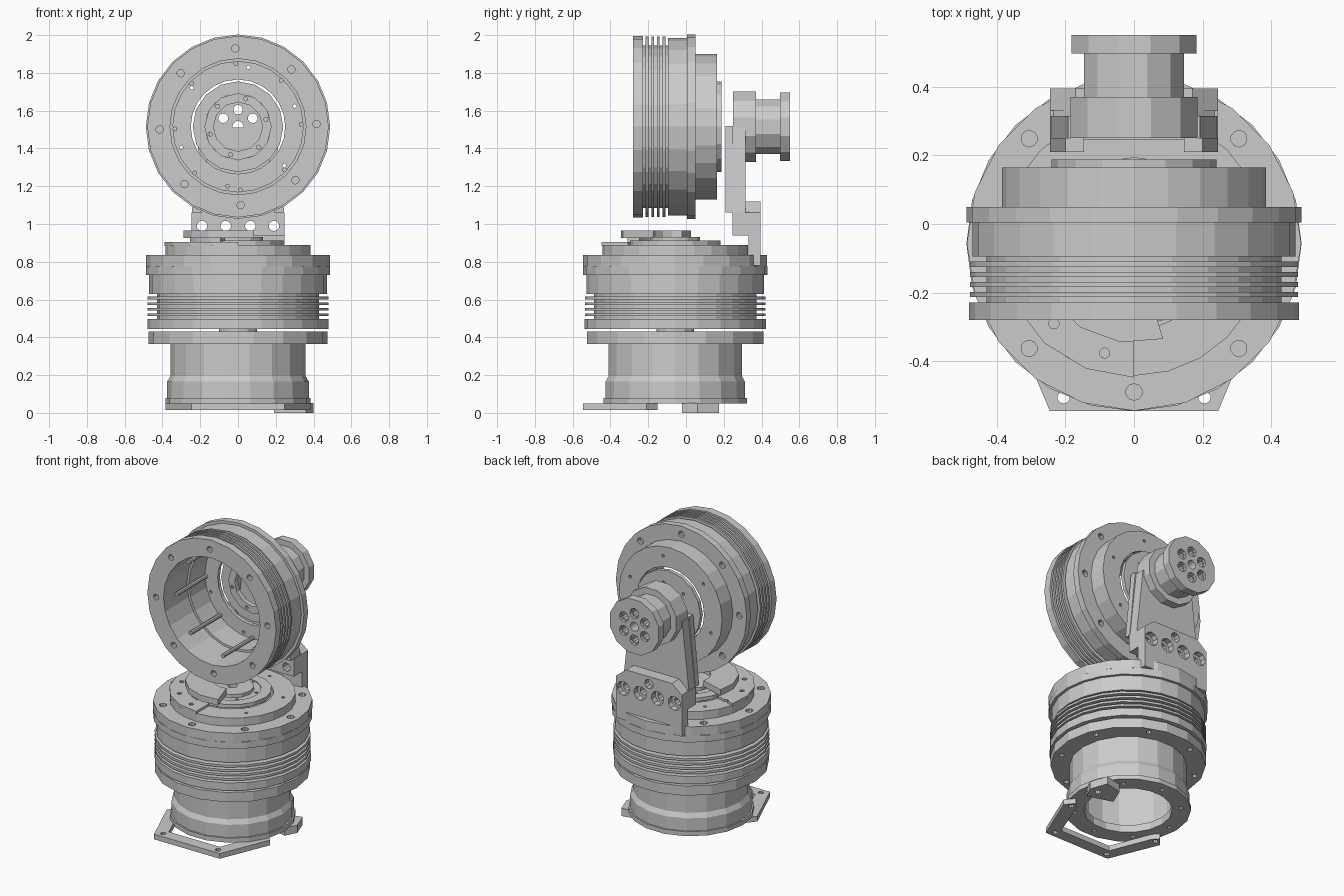
import bpy, bmesh
from math import cos, sin, radians, pi
from mathutils import Matrix

if "Cube" in bpy.data.objects:
    bpy.data.objects.remove(bpy.data.objects["Cube"])

T = Matrix.Translation
# local z -> world y, local y -> world z
XZ = Matrix(((1, 0, 0, 0), (0, 0, 1, 0), (0, 1, 0, 0), (0, 0, 0, 1)))
LOWER_Y = -0.057
GROUND = T((0, LOWER_Y, 0))           # vertical axis, heights measured from floor
LOWER = T((0, LOWER_Y, 0.725))        # lower joint housing
UPPER = T((0, 0, 1.515)) @ XZ         # upper joint housing, axis along y


def finish(name, bm, M):
    bmesh.ops.transform(bm, matrix=M, verts=bm.verts)
    bmesh.ops.recalc_face_normals(bm, faces=bm.faces)
    me = bpy.data.meshes.new(name)
    bm.to_mesh(me)
    bm.free()
    ob = bpy.data.objects.new(name, me)
    bpy.context.collection.objects.link(ob)
    return ob


def lathe(name, profile, n, M, a0=0, a1=360):
    """Revolve a closed (radius, height) profile, fully or as a sector."""
    bm = bmesh.new()
    full = a1 - a0 == 360
    rings = []
    for i in range(n if full else n + 1):
        a = radians(a0 + (a1 - a0) * i / n)
        rings.append([bm.verts.new((r * cos(a), r * sin(a), h)) for r, h in profile])
    k = len(profile)
    for i in range(n):
        p, q = rings[i], rings[(i + 1) % len(rings)]
        for j in range(k):
            bm.faces.new((p[j], p[(j + 1) % k], q[(j + 1) % k], q[j]))
    if not full:
        bm.faces.new(rings[0])
        bm.faces.new(rings[-1])
    return finish(name, bm, M)


def ring(name, r0, r1, h0, h1, n, M, a0=0, a1=360):
    return lathe(name, [(r0, h0), (r1, h0), (r1, h1), (r0, h1)], n, M, a0, a1)


def prism(name, pts, h0, h1, M):
    bm = bmesh.new()
    f = bm.faces.new([bm.verts.new((x, y, h0)) for x, y in pts])
    res = bmesh.ops.extrude_face_region(bm, geom=[f])
    top = [v for v in res['geom'] if isinstance(v, bmesh.types.BMVert)]
    bmesh.ops.translate(bm, verts=top, vec=(0, 0, h1 - h0))
    return finish(name, bm, M)


def rods(name, spots, r, h0, h1, M, n=10):
    bm = bmesh.new()
    for x, y in spots:
        bmesh.ops.create_cone(bm, cap_ends=True, segments=n, radius1=r, radius2=r,
                              depth=h1 - h0, matrix=T((x, y, (h0 + h1) / 2)))
    return finish(name, bm, M)


def cut(ob, cutter):
    mod = ob.modifiers.new('cut', 'BOOLEAN')
    mod.operation = 'DIFFERENCE'
    mod.solver = 'EXACT'
    mod.object = cutter
    cutter.hide_render = True
    dg = bpy.context.evaluated_depsgraph_get()
    me = bpy.data.meshes.new_from_object(ob.evaluated_get(dg))
    ob.modifiers.clear()
    ob.data = me
    bpy.data.objects.remove(cutter)


def drill(ob, spots, r, h0, h1, M):
    cut(ob, rods('drill', spots, r, h0, h1, M))


def circle(r, n, start=0):
    return [(r * cos(radians(start) + 2 * pi * i / n),
             r * sin(radians(start) + 2 * pi * i / n)) for i in range(n)]


def joint(prefix, M):
    # finned housing with boss and open end plate
    prof = [(0.36, -0.28), (0.48, -0.28), (0.48, -0.228)]
    step = 0.133 / 9
    for i in range(5):
        h = -0.228 + 2 * i * step
        prof += [(0.43, h), (0.43, h + step)]
        if i < 4:
            prof += [(0.478, h + step), (0.478, h + 2 * step)]
    prof += [(0.47, -0.095), (0.47, 0.005), (0.488, 0.005), (0.488, 0.05),
             (0.385, 0.05), (0.385, 0.165), (0.25, 0.165), (0.25, 0.14),
             (0.345, 0.14), (0.345, -0.03), (0.36, -0.03)]
    body = lathe(prefix + '_housing', prof, 24, M)
    drill(body, circle(0.415, 8, 2), 0.02, -0.3, -0.24, M)
    drill(body, circle(0.32, 6, 20), 0.01, 0.1, 0.2, M)
    drill(body, circle(0.432, 8), 0.022, 0.02, 0.07, M)
    rods(prefix + '_inner_pins', circle(0.335, 8, 2), 0.013, -0.18, 0.145, M, 8)
    # bearing rings
    ring(prefix + '_bearing_outer', 0.175, 0.24, 0.163, 0.188, 16, M)
    inner = ring(prefix + '_bearing_inner', 0.13, 0.178, 0.15, 0.183, 12, M)
    drill(inner, circle(0.153, 6, 15), 0.011, 0.1, 0.25, M)


joint('lower', LOWER)
joint('upper', UPPER)

# base pedestal with mounting flange
base = lathe('base_pedestal', [
    (0.27, 0.05), (0.385, 0.05), (0.385, 0.08), (0.375, 0.08), (0.375, 0.165),
    (0.358, 0.195), (0.358, 0.365), (0.475, 0.365), (0.475, 0.43),
    (0.31, 0.43), (0.31, 0.1), (0.27, 0.1)], 18, GROUND)
drill(base, circle(0.425, 8, 22.5), 0.017, 0.3, 0.5, GROUND)
drill(base, circle(0.325, 8), 0.014, 0.0, 0.085, GROUND)

# central shaft and its carrier disc
lathe('lower_shaft', [(0.03, 0.38), (0.312, 0.38), (0.312, 0.41), (0.1, 0.41),
                      (0.1, 0.86), (0.132, 0.86), (0.132, 0.93), (0.03, 0.93)], 12, GROUND)

# cap ring above the lower housing
cap = ring('lower_cap_ring', 0.38, 0.487, 0.775, 0.835, 20, GROUND)
drill(cap, circle(0.432, 8), 0.024, 0.79, 0.9, GROUND)

# sector cover plates on the front left of the lower joint
plate = ring('cover_plate', 0.25, 0.39, 0.885, 0.905, 5, GROUND, 165, 270)
drill(plate, circle(0.33, 12, 15), 0.015, 0.87, 0.92, GROUND)
ring('stop_plate', 0.12, 0.29, 0.925, 0.965, 5, GROUND, 163, 287)
ring('stop_plate_spacer', 0.2, 0.27, 0.9, 0.93, 4, GROUND, 200, 250)

# feet under the base
half = [(0.245, -0.545), (0.385, -0.21), (0.335, -0.15), (0.3, -0.19), (0.19, -0.465)]
frame = prism('foot_frame', half + [(-x, y) for x, y in reversed(half)], 0.015, 0.05, Matrix())
drill(frame, [(s * x, y) for s in (1, -1) for x, y in ((0.205, -0.505), (0.335, -0.195))],
      0.018, 0, 0.1, Matrix())
tab = prism('foot_tab', [(0.19, 0.03), (0.36, -0.02), (0.4, 0.06), (0.36, 0.175), (0.24, 0.15)],
            0.0, 0.052, Matrix())
drill(tab, [(0.34, 0.06)], 0.022, -0.05, 0.1, Matrix())

# rear output spool
spool = lathe('output_spool', [
    (0.03, 0.25), (0.192, 0.25), (0.192, 0.37), (0.15, 0.37), (0.15, 0.497),
    (0.188, 0.497), (0.188, 0.55), (0.03, 0.55)], 12, UPPER, 15, 375)
drill(spool, circle(0.09, 6, 90), 0.026, 0.2, 0.6, UPPER)
drill(spool, circle(0.09, 6, 90), 0.034, 0.53, 0.6, UPPER)

# arm carrying the spool, with side ribs and lug
arm = prism('arm_plate', [(-0.245, 1.03), (0.245, 1.03), (0.235, 1.12), (0.192, 1.51),
                          (-0.192, 1.51), (-0.235, 1.12)], 0.245, 0.315, XZ)
for s, side in ((1, 'right'), (-1, 'left')):
    prism('arm_rib_' + side, [(s * 0.19, 1.06), (s * 0.245, 1.06),
                              (s * 0.2, 1.52), (s * 0.145, 1.52)], 0.21, 0.25, XZ)
lug = prism('arm_lug', [(-0.245, 0.94), (0.245, 0.94), (0.245, 1.06), (-0.245, 1.06)],
            0.245, 0.332, XZ)

# bolted rear bracket with chamfered top and notched foot
bracket = prism('rear_bracket', [
    (-0.245, 0.78), (-0.06, 0.78), (-0.06, 0.83), (0.06, 0.83), (0.06, 0.78), (0.245, 0.78),
    (0.245, 1.06), (0.17, 1.12), (-0.17, 1.12), (-0.245, 1.06)], 0.33, 0.395, XZ)
prism('bracket_ledge', [(-0.235, 1.06), (0.235, 1.06), (0.17, 1.12), (-0.17, 1.12)],
      0.3, 0.332, XZ)
bolts = [(x, 0.99) for x in (-0.19, -0.065, 0.065, 0.19)]
for part in (lug, bracket):
    drill(part, bolts, 0.028, 0.2, 0.5, XZ)
drill(bracket, bolts, 0.047, 0.355, 0.45, XZ)
drill(bracket, [(0, 1.07)], 0.032, 0.355, 0.45, XZ)
